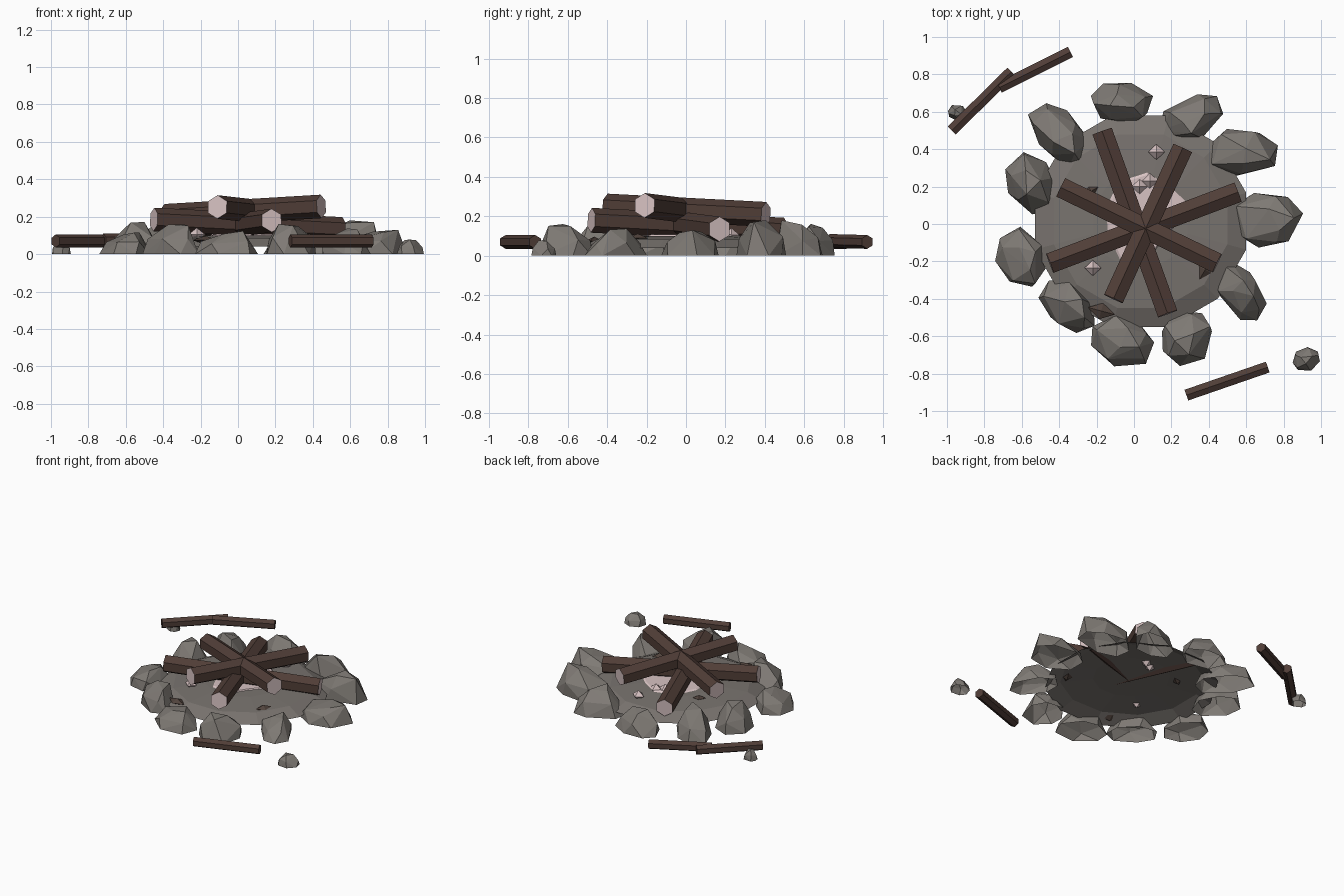
import bpy, bmesh, math, random
from mathutils import Vector

if "Cube" in bpy.data.objects:
    bpy.data.objects.remove(bpy.data.objects["Cube"])


def material(name, rgb):
    m = bpy.data.materials.new(name)
    m.use_nodes = True
    m.diffuse_color = (*rgb, 1)
    m.node_tree.nodes["Principled BSDF"].inputs["Base Color"].default_value = (*rgb, 1)
    return m


STONE = material("grey stone", (0.21, 0.193, 0.175))
SOIL = material("grey soil", (0.19, 0.172, 0.158))
BARK = material("dark bark", (0.08, 0.047, 0.038))
PALE = material("pale pink wood and ash", (0.68, 0.54, 0.54))
CHAR = material("charred brown", (0.08, 0.055, 0.045))


def finish(name, bm, *mats):
    mesh = bpy.data.meshes.new(name)
    bm.to_mesh(mesh)
    bm.free()
    for m in mats:
        mesh.materials.append(m)
    obj = bpy.data.objects.new(name, mesh)
    bpy.context.collection.objects.link(obj)
    return obj


def ring(bm, radii, z, centre):
    """Loop of vertices around a centre, one radius for each direction."""
    verts = []
    for i, r in enumerate(radii):
        a = math.tau * (i + 0.5) / len(radii)
        verts.append(bm.verts.new((centre[0] + r * math.cos(a),
                                   centre[1] + r * math.sin(a), z)))
    return verts


def bridge(bm, low, high):
    for i in range(len(low)):
        j = (i + 1) % len(low)
        bm.faces.new((low[i], low[j], high[j], high[i]))


def beam(name, start, end, radius, *mats):
    """Six-sided log with a ridge on top; cut ends take the last material."""
    start, end = Vector(start), Vector(end)
    along = (end - start).normalized()
    side = along.cross(Vector((0, 0, 1))).normalized()
    up = side.cross(along)
    bm = bmesh.new()
    loops = []
    for p in (start, end):
        angles = [math.tau * i / 6 for i in range(6)]
        loops.append([bm.verts.new(p + radius * (up * math.cos(a) + side * math.sin(a)))
                      for a in angles])
    bridge(bm, *loops)
    for loop in loops:
        bm.faces.new(loop).material_index = len(mats) - 1
    bmesh.ops.recalc_face_normals(bm, faces=bm.faces)
    return finish(name, bm, *mats)


def rock(name, x, y, length, width, angle, height, shift_x, shift_y, seed):
    """Faceted boulder, open underneath: wide foot, shoulder and shifted crown."""
    rng = random.Random(seed)
    c, s = math.cos(math.radians(angle)), math.sin(math.radians(angle))
    bm = bmesh.new()
    for sides, scale, level in ((7, 1.0, 0.0), (5, 0.86, 0.5), (3, 0.42, 0.95)):
        turn = rng.random()
        for i in range(sides):
            a = math.tau * (i + turn + rng.uniform(-0.2, 0.2)) / sides
            r = scale * rng.uniform(0.92, 1.1)
            u, v = length * r * math.cos(a), width * r * math.sin(a)
            z = height * level * rng.uniform(0.82, 1.06)
            lean = 1 if sides == 3 else 0
            bm.verts.new((x + u * c - v * s + shift_x * lean,
                          y + u * s + v * c + shift_y * lean, z))
    hull = bmesh.ops.convex_hull(bm, input=bm.verts)
    loose = [v for v in set(hull["geom_interior"]) if isinstance(v, bmesh.types.BMVert)]
    bmesh.ops.delete(bm, geom=loose, context='VERTS')
    bmesh.ops.recalc_face_normals(bm, faces=bm.faces)
    base = [f for f in bm.faces if all(v.co.z < 0.001 for v in f.verts)]
    bmesh.ops.delete(bm, geom=base, context='FACES')
    return finish(name, bm, STONE)


def lump(name, location, size, angle, mat):
    """Eight-faced nugget."""
    bm = bmesh.new()
    bmesh.ops.create_uvsphere(bm, u_segments=4, v_segments=2, radius=1)
    obj = finish(name, bm, mat)
    obj.scale = size
    obj.location = location
    obj.rotation_euler.z = math.radians(angle)


# Low mound of soil, open underneath
hub = (0.035, 0.015)
bm = bmesh.new()
rim, shoulder, inner = [ring(bm, [r] * 12, z, hub)
                        for r, z in ((0.585, 0.04), (0.48, 0.085), (0.26, 0.1))]
bridge(bm, rim, shoulder)
bridge(bm, shoulder, inner)
bm.faces.new(inner)
finish("fire_pit_soil", bm, SOIL)

# Ragged ash bed, thin towards the front
spread = [0.25, 0.22, 0.26, 0.26, 0.23, 0.22, 0.25, 0.22, 0.13, 0.14]
bm = bmesh.new()
bed = ring(bm, spread, 0.1, (0.07, 0.015))
top = ring(bm, [r * 0.95 for r in spread], 0.107, (0.07, 0.015))
bridge(bm, bed, top)
bm.faces.new(top)
finish("ash_bed", bm, PALE)

# Ash nuggets and charred chips
for i, (x, y) in enumerate([(0.12, 0.385), (-0.22, -0.235), (0.03, 0.2), (0.085, 0.23)]):
    lump(f"ash_nugget_{i + 1}", (x, y, 0.105), (0.045, 0.042, 0.036), 0, PALE)
for i, (x, y, z, r, a) in enumerate([(-0.23, 0.175, 0.097, 0.045, 30),
                                     (-0.175, -0.465, 0.075, 0.075, -15),
                                     (0.38, -0.245, 0.09, 0.06, 60)]):
    lump(f"charred_chip_{i + 1}", (x, y, z), (r, r * 0.6, 0.022), a, CHAR)

# Stacked logs with pale cut ends
LOGS = [((0.18, -0.48, 0.18), (-0.17, 0.495, 0.13)),
        ((-0.45, -0.21, 0.185), (0.555, 0.17, 0.135)),
        ((-0.11, -0.4, 0.252), (0.26, 0.405, 0.21)),
        ((0.445, -0.21, 0.255), (-0.39, 0.195, 0.205))]
for i, (a, b) in enumerate(LOGS):
    beam(f"log_{i + 1}", a, b, 0.063, BARK, PALE)

# Loose sticks
STICKS = [((0.28, -0.915, 0.07), (0.715, -0.765, 0.07)),
          ((-0.975, 0.5, 0.07), (-0.655, 0.815, 0.07)),
          ((-0.72, 0.73, 0.075), (-0.34, 0.92, 0.07))]
for i, (a, b) in enumerate(STICKS):
    beam(f"stick_{i + 1}", a, b, 0.035, BARK)

# Stone circle: x, y, half length, half width, angle, height, crown shift x and y
ROCKS = [(-0.07, 0.65, 0.17, 0.11, -5, 0.17, 0, 0),
         (0.31, 0.57, 0.18, 0.115, 22, 0.18, 0.02, -0.03),
         (0.57, 0.38, 0.2, 0.13, 0, 0.19, 0.08, -0.02),
         (0.71, 0.03, 0.19, 0.15, 0, 0.145, 0.06, 0),
         (0.57, -0.36, 0.165, 0.115, -55, 0.14, 0.01, 0),
         (0.28, -0.605, 0.155, 0.14, 40, 0.17, 0, -0.03),
         (-0.07, -0.62, 0.175, 0.13, -30, 0.13, 0.04, 0),
         (-0.35, -0.44, 0.18, 0.115, -45, 0.17, 0.04, 0),
         (-0.6, -0.18, 0.17, 0.13, 105, 0.13, 0.03, 0),
         (-0.55, 0.22, 0.17, 0.13, 110, 0.185, 0, 0),
         (-0.4, 0.475, 0.2, 0.125, -50, 0.18, 0.03, -0.03)]
for i, r in enumerate(ROCKS):
    rock(f"ring_stone_{i + 1}", *r, seed=i + 11)

# Two stray pebbles
rock("pebble_front", 0.92, -0.72, 0.075, 0.065, 20, 0.085, 0, 0, seed=3)
rock("pebble_back", -0.945, 0.595, 0.052, 0.045, 0, 0.085, 0, 0, seed=4)
